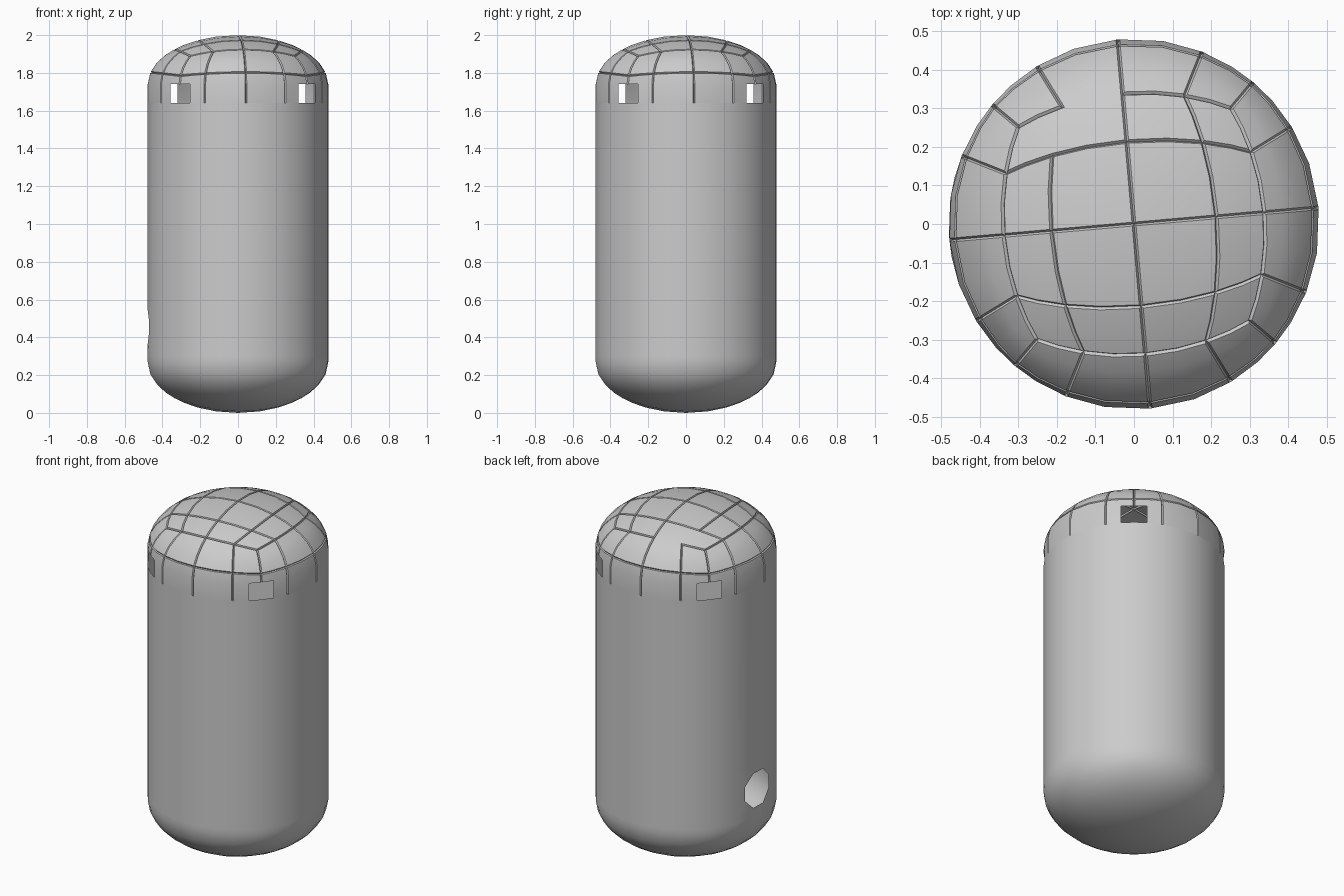
import bpy, bmesh, math
from mathutils import Vector

if "Cube" in bpy.data.objects:
    bpy.data.objects.remove(bpy.data.objects["Cube"])

R = 0.48
TURN = math.radians(5)


def half_capsule(levels):
    """Upper half of an 8x8 gridded cube, with its open rim extruded down."""
    bm = bmesh.new()
    bmesh.ops.create_cube(bm, size=2)
    bmesh.ops.subdivide_edges(bm, edges=bm.edges[:], cuts=7, use_grid_fill=True)
    bmesh.ops.delete(bm, geom=[v for v in bm.verts if v.co.z < -0.01], context='VERTS')
    for i in range(1, levels + 1):
        rim = [e for e in bm.edges if e.is_boundary]
        new = bmesh.ops.extrude_edge_only(bm, edges=rim)['geom']
        for v in new:
            if isinstance(v, bmesh.types.BMVert):
                v.co.z = -i
    return bm


def round_off(bm, z_levels, height):
    """Map cube coordinates onto an ellipsoid cap plus cylinder."""
    for v in bm.verts:
        c = v.co.copy()
        if c.z > -0.01:
            c.normalize()
            v.co = (c.x * R, c.y * R, z_levels[0] + c.z * height)
        else:
            d = Vector((c.x, c.y)).normalized() * R
            v.co = (d.x, d.y, z_levels[round(-c.z)])
    bmesh.ops.recalc_face_normals(bm, faces=bm.faces[:])
    bm.normal_update()


def finish(bm, name, angle):
    me = bpy.data.meshes.new(name)
    bm.to_mesh(me)
    bm.free()
    ob = bpy.data.objects.new(name, me)
    bpy.context.collection.objects.link(ob)
    ob.rotation_euler.z = TURN
    bpy.ops.object.select_all(action='DESELECT')
    ob.select_set(True)
    bpy.context.view_layer.objects.active = ob
    bpy.ops.object.shade_smooth_by_angle(angle=math.radians(angle))
    return ob


def near(a, options):
    return any(abs(abs(a) - o) < 0.01 for o in options)


def is_groove(e):
    a, b = (v.co for v in e.verts)
    d, m = b - a, (a + b) / 2
    k = max(range(3), key=lambda i: abs(d[i]))
    marks = (0, 0.5, 1)
    if k == 2:
        return near(m.x, marks) and near(m.y, marks)
    if m.z < 0.99:
        return abs(m.z - 0.25) < 0.01
    # one panel at the back left is joined to its neighbours
    if k == 0 and m.y > 0.99 and -0.5 < m.x < 0:
        return False
    if k == 1 and abs(m.x + 0.5) < 0.01 and m.y > 0.5:
        return False
    return near(m[1 - k], marks)


# Panelled dome with four corner windows
bm = half_capsule(1)
windows = []
for f in bm.faces:
    c = f.calc_center_median()
    if c.z < 0 and min(abs(c.x), abs(c.y)) > 0.8:
        windows.append(f)
bmesh.ops.delete(bm, geom=windows, context='FACES')
grooves = {e for e in bm.edges if is_groove(e)}
round_off(bm, [1.74, 1.64], 0.26)

panels, seen = [], set()
for f in bm.faces:
    if f in seen:
        continue
    seen.add(f)
    stack, panel = [f], []
    while stack:
        g = stack.pop()
        panel.append(g)
        for e in g.edges:
            if e in grooves:
                continue
            for h in e.link_faces:
                if h not in seen:
                    seen.add(h)
                    stack.append(h)
    panels.append(panel)


def key(co):
    return tuple(round(c, 4) for c in co)


groove_points = {key(v.co) for e in grooves for v in e.verts}
for panel in panels:
    bmesh.ops.inset_region(bm, faces=panel, thickness=0.005, depth=0,
                           use_boundary=False, use_even_offset=True)
bm.normal_update()
sunk = [(v, v.normal.copy()) for v in bm.verts if key(v.co) in groove_points]
for v, n in sunk:
    v.co -= n * 0.008
finish(bm, "panelled_dome", 35)

# Hollow body with rounded base and an eight-sided port low on the left
bm = half_capsule(3)
port = []
for f in bm.faces:
    c = f.calc_center_median()
    if c.x < -0.99 and -0.2 < c.y < 0.4 and -2 < c.z < -1:
        port.append(f)
round_off(bm, [-0.27, -0.30, -0.61, -1.64], 0.27)
for v in bm.verts:
    v.co.z = -v.co.z
bmesh.ops.reverse_faces(bm, faces=bm.faces[:])
bmesh.ops.inset_region(bm, faces=port, thickness=0.02, depth=0)
mid = math.radians(173)


def around(v):
    side = (math.atan2(v.co.y, v.co.x) % math.tau - mid) * R
    return math.atan2(v.co.z - 0.455, side) % math.tau


ring = sorted({v for f in port for v in f.verts}, key=around)
for i, v in enumerate(ring):
    t = math.radians(22.5 + 45 * i)
    a = mid + 0.112 * math.cos(t) / R
    v.co = (R * math.cos(a), R * math.sin(a), 0.455 + 0.108 * math.sin(t))
bmesh.ops.delete(bm, geom=port, context='FACES')
finish(bm, "body_shell", 40)
